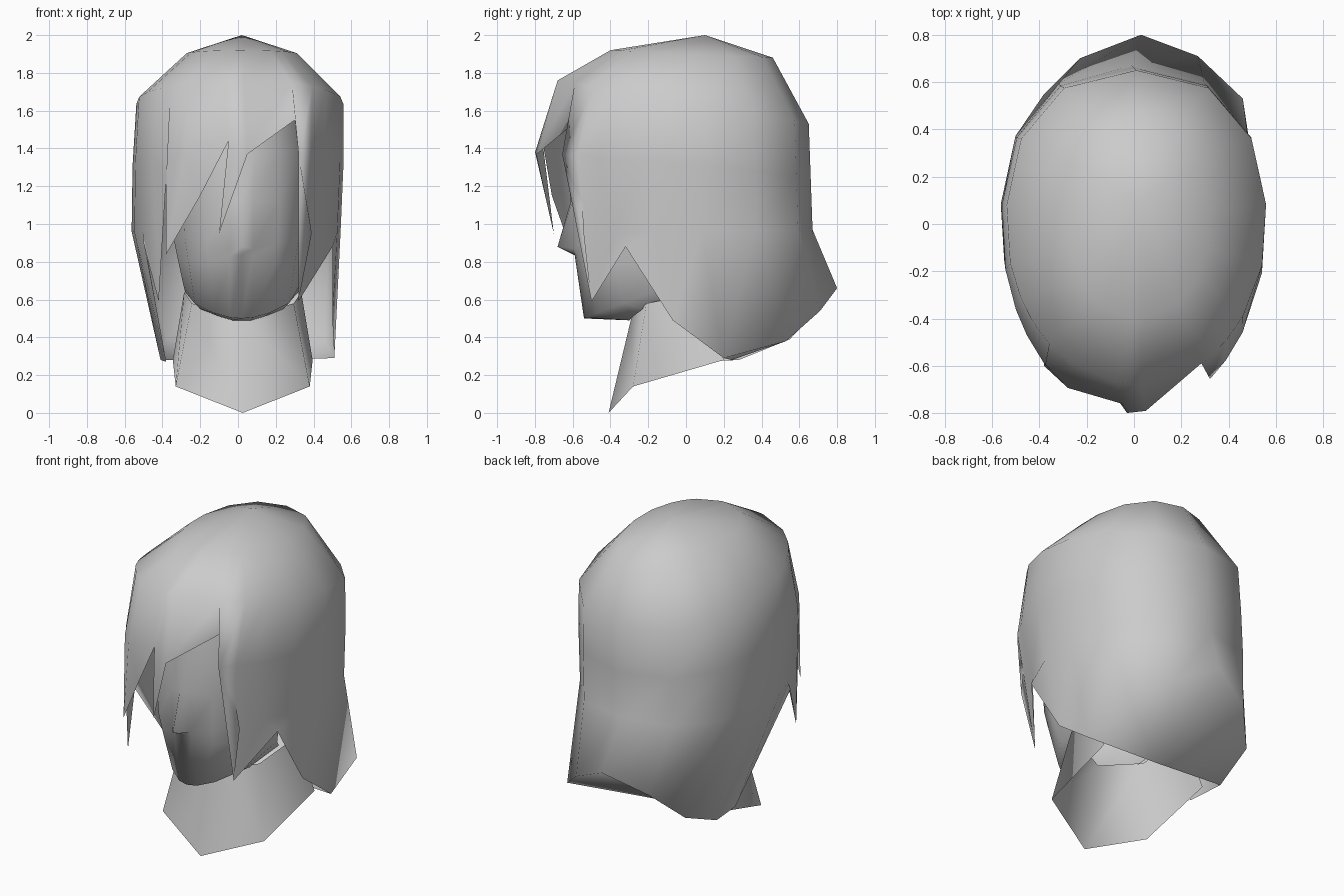
import bpy, bmesh, math

cube = bpy.data.objects.get("Cube")
if cube:
    bpy.data.objects.remove(cube, do_unlink=True)

# One neutral grey for the whole bust
grey = bpy.data.materials.new("neutral_grey")
grey.use_nodes = True
COLOUR = (0.6, 0.6, 0.6, 1)
grey.diffuse_color = COLOUR
grey.node_tree.nodes["Principled BSDF"].inputs["Base Color"].default_value = COLOUR


def finish(bm, name):
    """Turn a bmesh into a smooth-shaded object."""
    bmesh.ops.recalc_face_normals(bm, faces=bm.faces)
    mesh = bpy.data.meshes.new(name)
    bm.to_mesh(mesh)
    bm.free()
    mesh.materials.append(grey)
    mesh.shade_smooth()
    obj = bpy.data.objects.new(name, mesh)
    bpy.context.collection.objects.link(obj)


def bridge(bm, a, b):
    """Join two vertex strips; the shorter one repeats its last vertex."""
    n = max(len(a), len(b))
    a = a + [a[-1]] * (n - len(a))
    b = b + [b[-1]] * (n - len(b))
    for k in range(n - 1):
        corners = list(dict.fromkeys((a[k], a[k + 1], b[k + 1], b[k])))
        if len(corners) > 2:
            bm.faces.new(corners)


def power(v, exponent):
    return math.copysign(abs(v) ** exponent, v)


# Hair rings: z front, z back, centre x, half width, front depth, back depth
RINGS = [
    (1.92, 1.88, 0.02, 0.30, 0.40, 0.46),
    (1.76, 1.53, 0.01, 0.55, 0.68, 0.65),
    (1.38, 1.25, 0.00, 0.56, 0.80, 0.66),
    (0.95, 0.97, -0.01, 0.555, 0.65, 0.67),
]
# Hair columns: angle from the back, rings used, then the rim point or lock tip
COLUMNS = [
    (0, 4, (0.03, 0.80, 0.66)),
    (30, 4, (0.27, 0.71, 0.54)),
    (60, 4, (0.46, 0.53, 0.38)),
    (85, 4, (0.51, 0.20, 0.29)),
    (105, 4, (0.50, -0.07, 0.49)),
    (125, 4, (0.50, -0.32, 0.88)),
    (136, 3, (0.32, -0.50, 0.59)),     # left side lock
    (145, 3, (0.39, -0.54, 0.95)),
    (150, 2, (0.30, -0.57, 1.55)),     # parting corner
    (178, 2, (0.05, -0.79, 1.37)),
    (183, 3, (-0.10, -0.70, 0.95)),    # centre fringe lock
    (188, 2, (-0.05, -0.76, 1.44)),
    (210, 3, (-0.20, -0.71, 1.15)),
    (222, 3, (-0.38, -0.60, 0.84)),    # swept fringe lock
    (229, 2, (-0.38, -0.59, 1.25)),
    (234, 3, (-0.42, -0.50, 0.59)),    # right side lock
    (243, 4, (-0.50, -0.33, 0.90)),
    (256, 4, (-0.38, 0.05, 0.27)),
    (275, 4, (-0.41, 0.28, 0.28)),
    (300, 4, (-0.38, 0.55, 0.39)),
    (330, 4, (-0.23, 0.70, 0.55)),
]
bm = bmesh.new()
crown = bm.verts.new((0.02, 0.10, 2.0))
strips = []
for deg, count, rim in COLUMNS:
    s, c = math.sin(math.radians(deg)), math.cos(math.radians(deg))
    exponent = 0.85 if c > 0 else 1.0
    strip = [crown]
    for zf, zb, cx, rx, front, back in RINGS[:count]:
        y = power(c, exponent) * (back if c > 0 else front)
        z = zf + (zb - zf) * (c + 1) / 2
        strip.append(bm.verts.new((cx + rx * power(s, exponent), y, z)))
    strip.append(bm.verts.new(rim))
    strips.append(strip)
for i, strip in enumerate(strips):
    bridge(bm, strip, strips[(i + 1) % len(strips)])
# Underside of the hair, closing towards the nape
nape = bm.verts.new((0.03, 0.24, 0.28))
under = [s[-1] for s in strips[-3:] + strips[:4]]
for a, b in zip(under, under[1:]):
    bm.faces.new((a, b, nape))
finish(bm, "hair")

# Face: half rows from the throat up to the forehead, mirrored about its middle
ROWS = [
    [(0, -0.30, 0.49), (0.05, -0.30, 0.49), (0.12, -0.28, 0.51), (0.22, -0.23, 0.55), (0.30, -0.05, 0.64)],
    [(0, -0.54, 0.50), (0.06, -0.53, 0.505), (0.15, -0.47, 0.53), (0.25, -0.33, 0.58), (0.31, -0.08, 0.68)],
    [(0, -0.59, 0.84), (0.06, -0.58, 0.83), (0.18, -0.53, 0.80), (0.28, -0.38, 0.79), (0.34, -0.10, 0.82)],
    [(0, -0.68, 0.88), (0.06, -0.60, 0.87), (0.19, -0.55, 0.90), (0.30, -0.40, 0.92), (0.36, -0.10, 0.92)],
    [(0, -0.61, 1.12), (0.06, -0.60, 1.12), (0.20, -0.56, 1.12), (0.31, -0.42, 1.15), (0.40, -0.10, 1.15)],
    [(0, -0.63, 1.35), (0.07, -0.62, 1.36), (0.20, -0.56, 1.38), (0.31, -0.42, 1.38), (0.42, -0.10, 1.38)],
    [(0, -0.58, 1.60), (0.07, -0.57, 1.60), (0.18, -0.52, 1.60), (0.28, -0.38, 1.60), (0.36, -0.10, 1.60)],
]
bm = bmesh.new()
rows = []
for row in ROWS:
    full = [(-x, y, z) for x, y, z in row[:0:-1]] + row
    rows.append([bm.verts.new((x + 0.02, y, z)) for x, y, z in full])
for a, b in zip(rows, rows[1:]):
    bridge(bm, a, b)
finish(bm, "face")

# Neck: an open collar of skin from the throat round to the nape
TOP = [(0, -0.29, 0.50), (0.27, -0.21, 0.58), (0.31, 0.10, 0.64)]
FOOT = [(0, -0.41, 0.0), (0.355, -0.28, 0.14), (0.37, 0.20, 0.28)]
bm = bmesh.new()
edges = []
for half in (TOP, FOOT):
    full = [(-x, y, z) for x, y, z in half[:0:-1]] + half
    edges.append([bm.verts.new((x + 0.025, y, z)) for x, y, z in full])
bridge(bm, edges[0], edges[1])
finish(bm, "neck")
